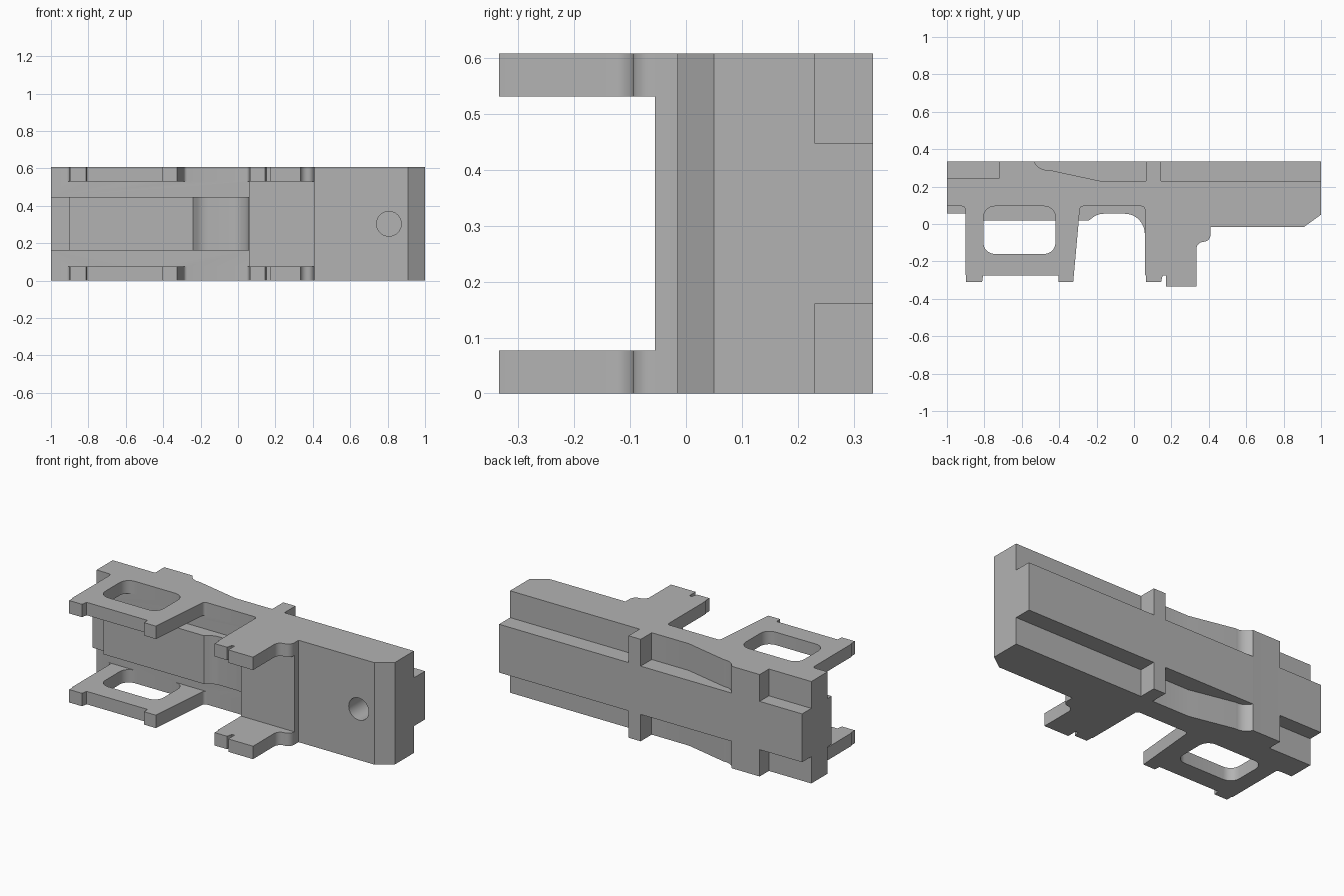
import bpy
import bmesh
from math import cos, sin, radians

cube = bpy.data.objects.get("Cube")
if cube:
    bpy.data.objects.remove(cube, do_unlink=True)

H = 0.608        # full height
PLATE = 0.077    # thickness of the side plates
RIB = 0.16       # height where the central rib starts

grey = bpy.data.materials.new("plain grey")
grey.use_nodes = True
colour = (0.45, 0.45, 0.45, 1)
grey.diffuse_color = colour
grey.node_tree.nodes["Principled BSDF"].inputs["Base Color"].default_value = colour


def arc(cx, cy, rx, ry, start, end, steps=8):
    """Points along an elliptical arc, angles in degrees."""
    angles = [radians(start + (end - start) * i / steps) for i in range(steps + 1)]
    return [(cx + rx * cos(a), cy + ry * sin(a)) for a in angles]


def prism(name, outline, z0, z1):
    """Extrude a plan outline upwards from z0 to z1."""
    bm = bmesh.new()
    face = bm.faces.new([bm.verts.new((x, y, z0)) for x, y in outline])
    top = bmesh.ops.extrude_face_region(bm, geom=[face])["geom"]
    verts = [v for v in top if isinstance(v, bmesh.types.BMVert)]
    bmesh.ops.translate(bm, verts=verts, vec=(0, 0, z1 - z0))
    bmesh.ops.recalc_face_normals(bm, faces=bm.faces)
    mesh = bpy.data.meshes.new(name)
    bm.to_mesh(mesh)
    bm.free()
    mesh.materials.append(grey)
    obj = bpy.data.objects.new(name, mesh)
    bpy.context.collection.objects.link(obj)
    return obj


def combine(target, other, operation):
    """Apply a boolean and discard the second object."""
    mod = target.modifiers.new("join", "BOOLEAN")
    mod.operation, mod.solver, mod.object = operation, "EXACT", other
    bpy.context.view_layer.objects.active = target
    bpy.ops.object.modifier_apply(modifier=mod.name)
    bpy.data.objects.remove(other, do_unlink=True)


# Shared outline pieces, running anticlockwise
nose = [(0.41, -0.015), (0.91, -0.015), (1, 0.05)]
back = ([(1, 0.23), (0.145, 0.23), (0.145, 0.334), (0.065, 0.334), (0.065, 0.23), (-0.18, 0.23)]
        + arc(-0.462, 0.368, 0.08, 0.08, 277, 205) + [(-0.54, 0.334), (-0.72, 0.334), (-0.72, 0.247), (-1, 0.247)])

# Side plates with legs, lugs and the rear step
left_leg = ([(-1, 0.095)] + arc(-0.92, 0.077, 0.018, 0.018, 90, 0, 4)
            + [(-0.902, -0.27), (-0.897, -0.275), (-0.897, -0.31), (-0.812, -0.31), (-0.807, -0.275),
               (-0.405, -0.275), (-0.403, -0.31), (-0.325, -0.31)])
gap = arc(-0.272, 0.077, 0.018, 0.018, 180, 90, 4) + arc(0.04, 0.077, 0.018, 0.018, 90, 0, 4)
right_leg = ([(0.058, -0.27), (0.063, -0.275), (0.063, -0.31), (0.145, -0.31), (0.153, -0.275),
              (0.17, -0.275), (0.17, -0.334), (0.333, -0.334)]
             + arc(0.373, -0.135, 0.04, 0.04, 180, 90, 6) + arc(0.373, -0.055, 0.037, 0.04, 270, 360, 6))
window = (arc(-0.48, 0.035, 0.06, 0.06, 0, 90) + arc(-0.745, 0.035, 0.06, 0.06, 90, 180)
          + arc(-0.745, -0.1, 0.06, 0.06, 180, 270) + arc(-0.48, -0.1, 0.06, 0.06, 270, 360))

plates = []
for name, z in (("lower_plate", 0), ("upper_plate", H - PLATE)):
    plate = prism(name, left_leg + gap + right_leg + nose + back, z, z + PLATE)
    combine(plate, prism("window_cutter", window, z - 0.05, z + PLATE + 0.05), "DIFFERENCE")
    plates.append(plate)

# Main body between the plates, with the square block at the front
shoulder = [(-1, 0.095), (0.058, 0.095), (0.058, -0.055), (0.41, -0.055)]
body = prism("slide_body", shoulder + nose + back, PLATE, H - PLATE)

# Central rib along the back, with the scooped front pad
pad = ([(-1, 0.055), (-0.9, 0.055), (-0.9, 0.02), (-0.24, 0.02)]
       + arc(-0.16, -0.005, 0.08, 0.06, 140, 90, 6) + arc(-0.05, -0.055, 0.108, 0.11, 90, 0, 12))
rib = prism("central_rib", pad + [(0.41, -0.055)] + nose + [(1, 0.334), (-1, 0.334)], RIB, H - RIB)

for part in [rib] + plates:
    combine(body, part, "UNION")

# Round blind hole in the front face
bpy.ops.mesh.primitive_cylinder_add(vertices=40, radius=0.066, depth=0.4,
                                    location=(0.807, 0, H / 2), rotation=(radians(90), 0, 0))
combine(body, bpy.context.object, "DIFFERENCE")

# Dissolve seams on flat faces, then smooth only the curves
bm = bmesh.new()
bm.from_mesh(body.data)
bmesh.ops.remove_doubles(bm, verts=bm.verts, dist=0.0002)
bmesh.ops.dissolve_limit(bm, angle_limit=radians(0.5), verts=bm.verts, edges=bm.edges)
bm.to_mesh(body.data)
bm.free()
bpy.ops.object.select_all(action="DESELECT")
body.select_set(True)
bpy.context.view_layer.objects.active = body
bpy.ops.object.shade_smooth_by_angle(angle=radians(30))
